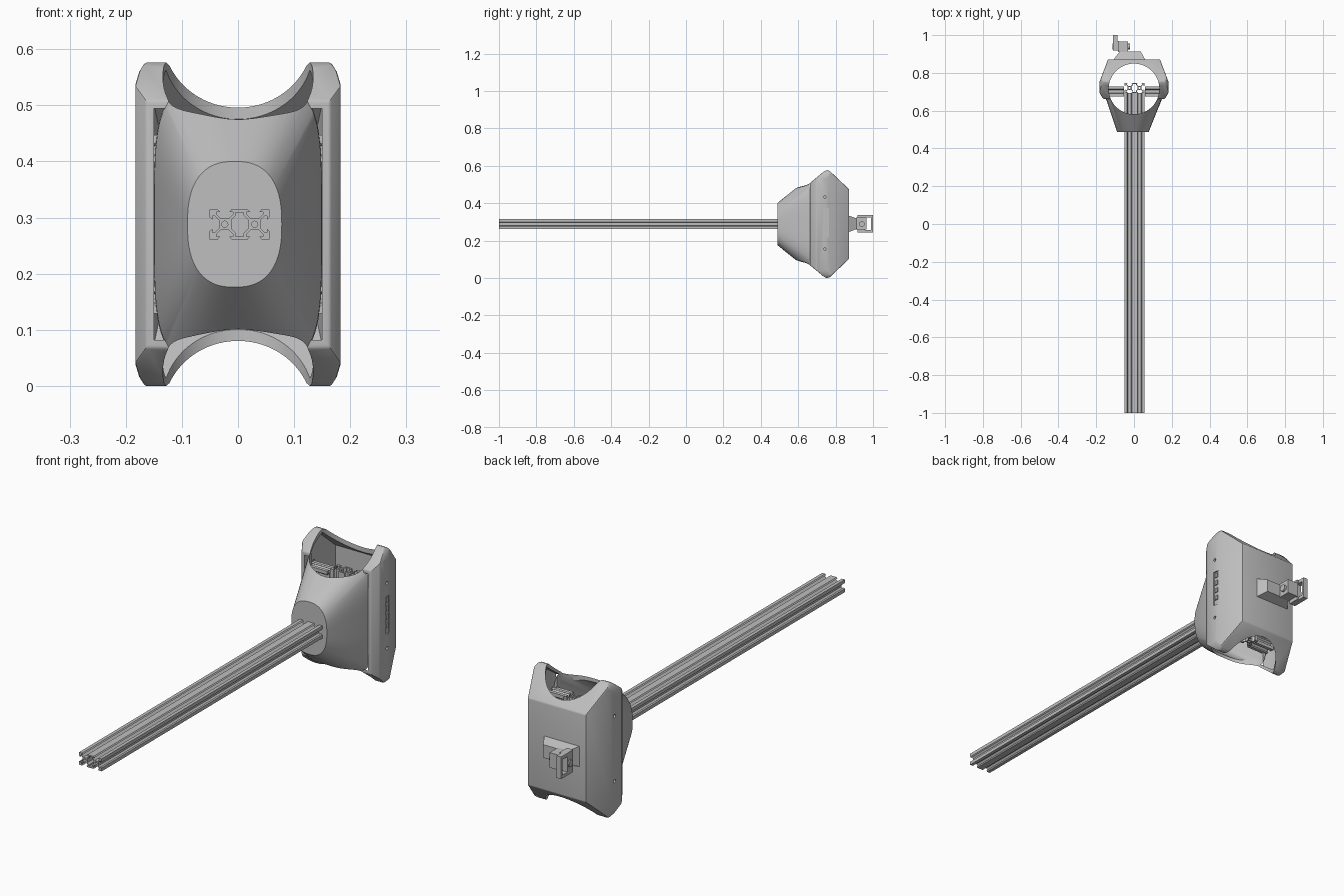
import bpy, bmesh, math
from mathutils import Matrix

if "Cube" in bpy.data.objects:
    bpy.data.objects.remove(bpy.data.objects["Cube"], do_unlink=True)

grey = bpy.data.materials.new("light_grey")
grey.use_nodes = True
grey.diffuse_color = (0.52, 0.52, 0.52, 1)
grey.node_tree.nodes["Principled BSDF"].inputs["Base Color"].default_value = (0.52, 0.52, 0.52, 1)

MID = 0.288      # height of the main axis
MM = 0.00267     # rail profile unit


def finish(name, bm):
    bmesh.ops.recalc_face_normals(bm, faces=bm.faces)
    mesh = bpy.data.meshes.new(name)
    bm.to_mesh(mesh)
    bm.free()
    mesh.materials.append(grey)
    ob = bpy.data.objects.new(name, mesh)
    bpy.context.collection.objects.link(ob)
    return ob


def loft(name, rings):
    bm = bmesh.new()
    rows = [[bm.verts.new(p) for p in r] for r in rings]
    for a, b in zip(rows, rows[1:]):
        for i in range(len(a)):
            j = (i + 1) % len(a)
            bm.faces.new((a[i], a[j], b[j], b[i]))
    bm.faces.new(rows[0])
    bm.faces.new(rows[-1])
    return finish(name, bm)


def prism(name, pts, axis, lo, hi):
    place = {"x": lambda p, h: (h, p[0], p[1]),
             "y": lambda p, h: (p[0], h, p[1]),
             "z": lambda p, h: (p[0], p[1], h)}[axis]
    return loft(name, [[place(p, h) for p in pts] for h in (lo, hi)])


def box(name, x, y, z):
    return prism(name, [(x[0], y[0]), (x[1], y[0]), (x[1], y[1]), (x[0], y[1])], "z", *z)


def circle(u, v, r, n=24):
    return [(u + r * math.cos(2 * math.pi * i / n), v + r * math.sin(2 * math.pi * i / n)) for i in range(n)]


def apply(ob, kind, **settings):
    mod = ob.modifiers.new(kind.lower(), kind)
    for key, value in settings.items():
        setattr(mod, key, value)
    bpy.context.view_layer.objects.active = ob
    bpy.ops.object.modifier_apply(modifier=mod.name)


def carve(ob, tool, operation="DIFFERENCE"):
    apply(ob, "BOOLEAN", object=tool, operation=operation, solver="EXACT")
    bpy.data.objects.remove(tool, do_unlink=True)


def smooth(ob):
    bpy.ops.object.select_all(action="DESELECT")
    ob.select_set(True)
    bpy.context.view_layer.objects.active = ob
    bpy.ops.object.shade_smooth_by_angle(angle=math.radians(28))


def mirror_u(pts):
    return pts + [(-u, v) for u, v in reversed(pts)]


def mirror_mid(pts):
    return pts + [(u, 2 * MID - v) for u, v in reversed(pts)]


# Slotted rail profiles: one quadrant, mirrored twice
QUAD = [(5.4, 10), (6.9, 8.2), (4.5, 8.2), (4.5, 6.6), (7.2, 3.9), (12.8, 3.9), (15.5, 6.6),
        (15.5, 8.2), (13.1, 8.2), (14.6, 10), (20, 10), (20, 4.6), (18.2, 3.1), (18.2, 5.5),
        (16.6, 5.5), (13.9, 2.8)]


def rail(name, axis, lo, hi, u0, v0, double=True):
    quad = QUAD if double else [(u - 10, v) for u, v in QUAD[5:]]
    half = quad + [(u, -v) for u, v in reversed(quad)]
    outline = half + [(-u, -v) for u, v in half]
    put = lambda pts: [(u0 + u * MM, v0 + v * MM) for u, v in pts]
    ob = prism(name, put(outline), axis, lo, hi)
    for u in ((-10, 10) if double else (0,)):
        carve(ob, prism("bore", put(circle(u, 0, 2.1, 16)), axis, lo - 0.1, hi + 0.1))
    if double:
        q = [(2.7, 8), (2.7, 5.9), (5.5, 3)]
        core = mirror_u(q + [(u, -v) for u, v in reversed(q)])
        carve(ob, prism("core", put(core), axis, lo - 0.1, hi + 0.1))
    return ob


rail("long_rail", "y", -1.0, 0.694, 0.003, MID)
rail("upright_rail", "z", 0.125, 0.45, 0.003, 0.721)
for label, z in (("upper", 0.42), ("lower", 0.156)):
    for side, lo, hi in (("right", -0.15, -0.052), ("left", 0.058, 0.15)):
        rail(f"{label}_{side}_crossbar", "x", lo, hi, 0.702, z, double=False)


# Round opening that runs vertically through the head
def well():
    return prism("well", circle(0, 0.715, 0.134, 96), "z", -0.2, 0.9)


# Nose: loft from a rounded face to a squarer open rear
def oval(x0, y, rx, rz, n, count=96):
    def power(c):
        return math.copysign(abs(c) ** (2 / n), c)
    return [(x0 + rx * power(math.cos(2 * math.pi * i / count)), y,
             MID + rz * power(math.sin(2 * math.pi * i / count))) for i in range(count)]


def nose_shape(name, inset, y0, y1):
    return loft(name, [oval(-0.006, y0, 0.084 - inset, 0.112 - inset, 2.5),
                       oval(0, 0.664, 0.149 - inset, 0.254 - inset, 4.2),
                       oval(0, y1, 0.15 - inset, 0.256 - inset, 4.2)])


nose = nose_shape("nose_cone", 0, 0.488, 0.685)
carve(nose, nose_shape("nose_hollow", 0.011, 0.5, 0.72))
carve(nose, well())
smooth(nose)

# Rear shell: side, plan and front outlines intersected, then hollowed
shell = prism("rear_shell", mirror_mid([(0.663, 0.508), (0.738, 0.57), (0.754, 0.577), (0.77, 0.571),
                                        (0.872, 0.474)]), "x", -0.3, 0.3)
carve(shell, prism("plan", mirror_u([(0.164, 0.6), (0.164, 0.663), (0.183, 0.695), (0.183, 0.752),
                                     (0.137, 0.873), (0.137, 0.9)]), "z", -0.2, 0.8), "INTERSECT")
front = mirror_mid([(0.16, 0.585), (0.176, 0.56), (0.185, 0.53)])
carve(shell, prism("front", front + [(-x, z) for x, z in reversed(front)], "y", 0.5, 1), "INTERSECT")
apply(shell, "BEVEL", width=0.004, segments=2, limit_method="ANGLE", angle_limit=math.radians(25))

hollow = prism("hollow", mirror_mid([(0.6, 0.44), (0.672, 0.502), (0.754, 0.563), (0.86, 0.465)]),
               "x", -0.3, 0.3)
carve(hollow, prism("plan", mirror_u([(0.148, 0.5), (0.15, 0.663), (0.164, 0.71), (0.164, 0.748),
                                      (0.124, 0.95)]), "z", -0.2, 0.8), "INTERSECT")
carve(shell, hollow)
carve(shell, well())

# Screw holes on both sides and a shallow slot on the left
for z in (0.433, 0.155):
    carve(shell, prism("screw_hole", circle(0.744, z, 0.007, 16), "x", -0.3, 0.3))
carve(shell, box("slot", (0.177, 0.3), (0.736, 0.764), (0.215, 0.375)))
smooth(shell)
for i in range(4):
    z = 0.24 + 0.036 * i
    box(f"slot_insert_{i + 1}", (0.17, 0.181), (0.743, 0.757), (z, z + 0.02))

# Rear mount: tapered foot, hinge block, bolt and open frame
def rect(x0, x1, y, z0, z1):
    return [(x0, y, z0), (x1, y, z0), (x1, y, z1), (x0, y, z1)]


loft("mount_foot", [rect(-0.112, 0.062, 0.866, 0.244, 0.335),
                    rect(-0.075, 0.036, 0.913, 0.262, 0.318)])
box("hinge_block", (-0.085, -0.032), (0.91, 0.966), (0.258, 0.322))
bolt = prism("hinge_bolt", circle(0.94, MID, 0.015), "x", -0.115, -0.022)
smooth(bolt)
frame = box("open_frame", (-0.11, -0.08), (0.918, 1.0), (0.242, 0.337))
carve(frame, box("window", (-0.2, 0), (0.957, 0.99), (0.256, 0.322)))
carve(frame, box("step", (-0.088, 0), (0.968, 1.1), (0.2, 0.4)))
